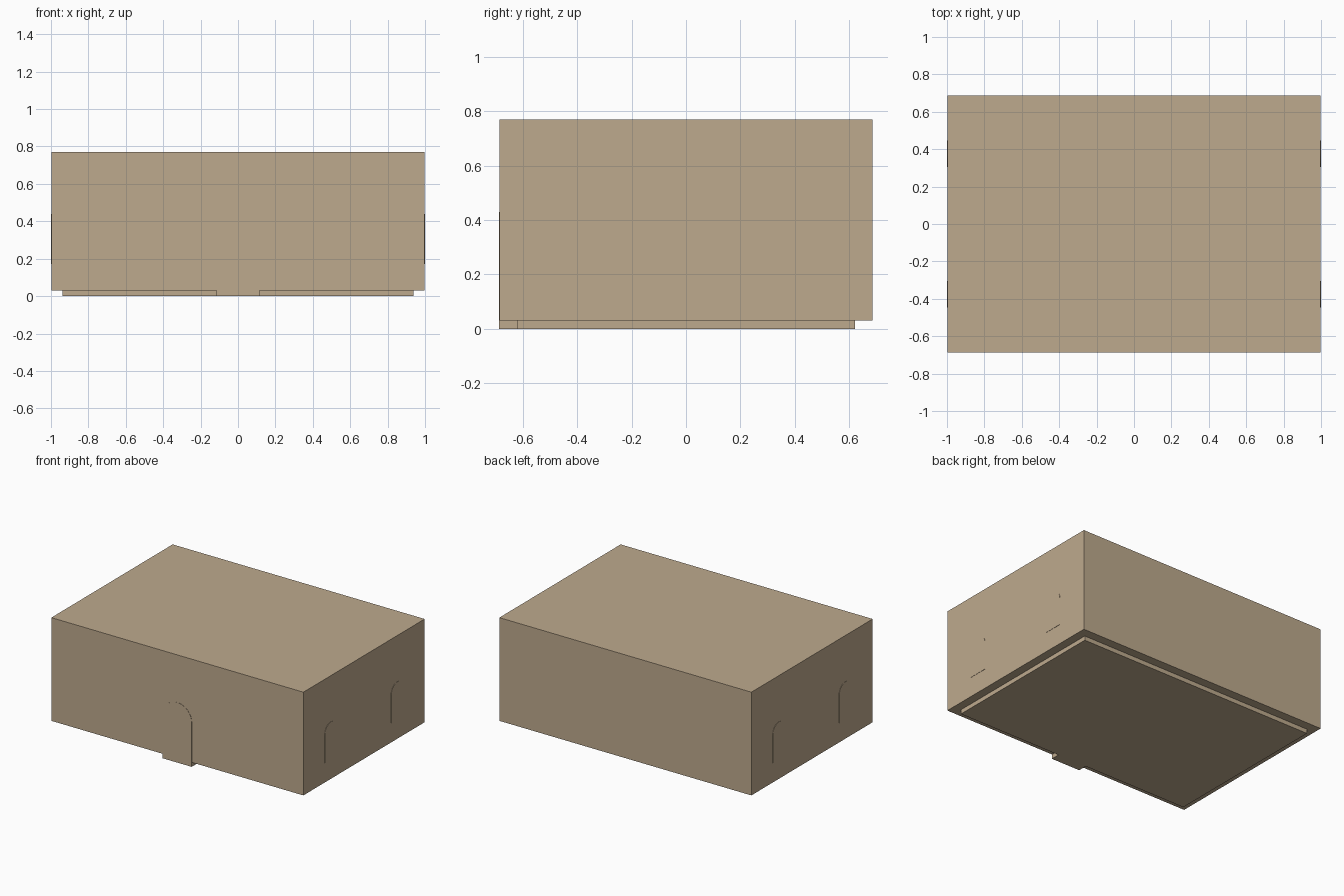
import bpy, bmesh, math
from mathutils import Matrix

if "Cube" in bpy.data.objects:
    bpy.data.objects.remove(bpy.data.objects["Cube"])

card = bpy.data.materials.new("tan cardboard")
card.diffuse_color = (0.515, 0.402, 0.270, 1)
card.use_nodes = True
card.node_tree.nodes["Principled BSDF"].inputs["Base Color"].default_value = card.diffuse_color


def add_object(name, bm):
    bmesh.ops.recalc_face_normals(bm, faces=bm.faces)
    mesh = bpy.data.meshes.new(name)
    bm.to_mesh(mesh)
    bm.free()
    mesh.materials.append(card)
    obj = bpy.data.objects.new(name, mesh)
    bpy.context.collection.objects.link(obj)
    return obj


def box(name, hx, hy, z0, z1):
    bm = bmesh.new()
    bmesh.ops.create_cube(bm, size=1)
    bmesh.ops.scale(bm, vec=(2 * hx, 2 * hy, z1 - z0), verts=bm.verts)
    bmesh.ops.translate(bm, vec=(0, 0, (z0 + z1) / 2), verts=bm.verts)
    return add_object(name, bm)


def arched_tab(name, centre, radius, z0, spring, near, far, turn):
    """Round-topped plate in the xz plane, from depth near to far, turned about z."""
    n = 16
    pts = [(centre - radius, z0), (centre + radius, z0)]
    pts += [(centre + radius * math.cos(math.pi * i / n),
             spring + radius * math.sin(math.pi * i / n)) for i in range(n + 1)]
    bm = bmesh.new()
    face = bm.faces.new([bm.verts.new((x, -far, z)) for x, z in pts])
    ext = bmesh.ops.extrude_face_region(bm, geom=[face])
    moved = [v for v in ext["geom"] if isinstance(v, bmesh.types.BMVert)]
    bmesh.ops.translate(bm, vec=(0, far - near, 0), verts=moved)
    bmesh.ops.rotate(bm, matrix=Matrix.Rotation(turn, 3, 'Z'), verts=bm.verts)
    return add_object(name, bm)


# Outer lid, and the inset tray that shows below it
box("lid", 0.998, 0.686, 0.031, 0.77)
box("tray", 0.937, 0.622, 0.0, 0.70)

# Pull tab at the front, reaching down to the bottom of the tray
arched_tab("front_tab", 0, 0.115, 0.0, 0.315, 0.61, 0.688, 0)

# Two small round-topped tabs on each end of the box
for side, turn in (("right", math.pi / 2), ("left", -math.pi / 2)):
    for i, centre in enumerate((-0.376, 0.376)):
        arched_tab(f"{side}_tab_{i + 1}", centre, 0.07, 0.172, 0.37, 0.93, 1.0, turn)
